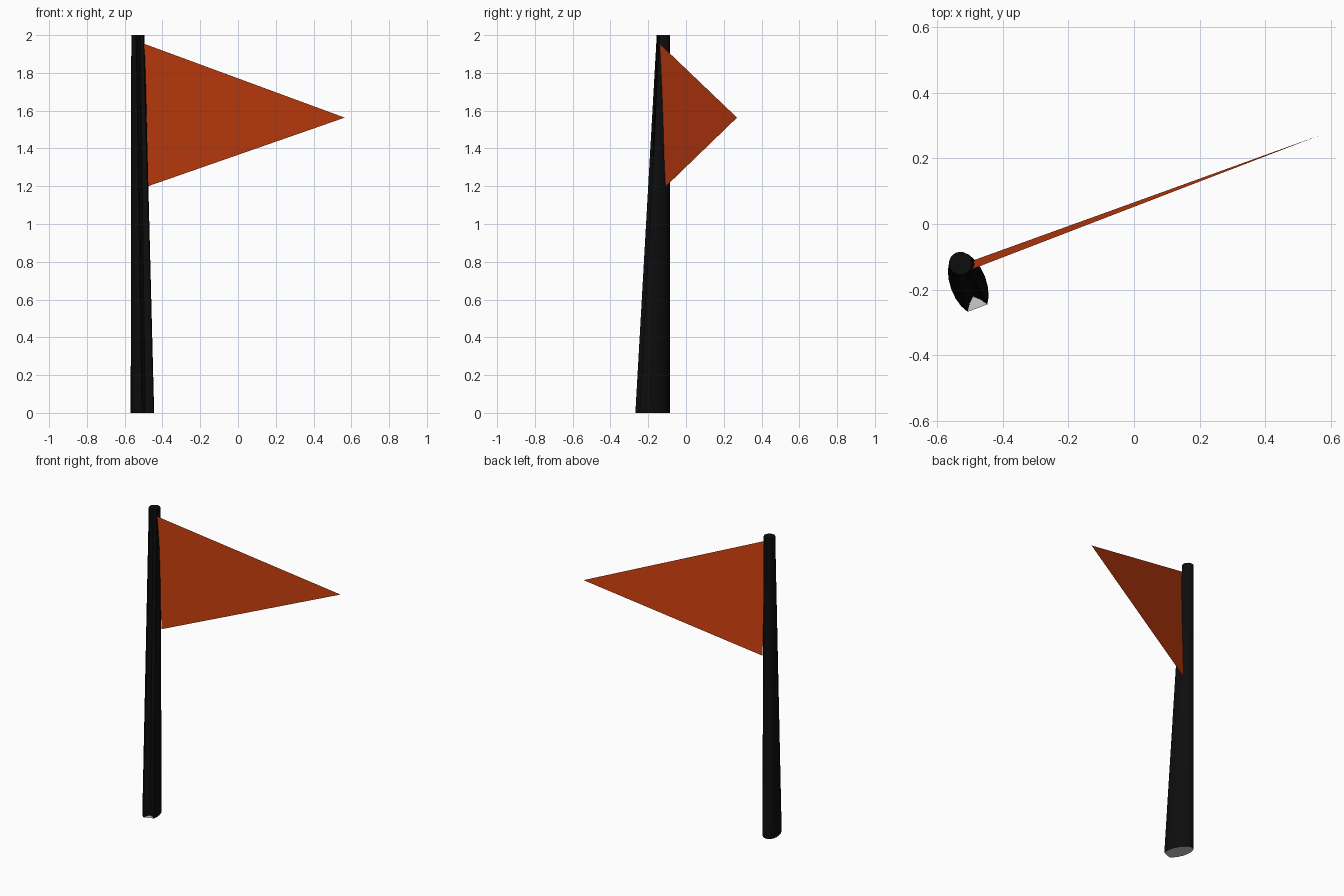
import bpy
from math import sin, cos, radians, pi

if "Cube" in bpy.data.objects:
    bpy.data.objects.remove(bpy.data.objects["Cube"])

ANG = radians(20.4)            # direction in which the flag flies
V = (cos(ANG), sin(ANG))       # along the flag
U = (sin(ANG), -cos(ANG))      # across the flag, toward the front
N = 20                         # pole sides


def material(name, color):
    m = bpy.data.materials.new(name)
    m.diffuse_color = (*color, 1)
    m.use_nodes = True
    m.node_tree.nodes["Principled BSDF"].inputs["Base Color"].default_value = m.diffuse_color
    return m


def mesh_object(name, verts, faces, mat=None):
    me = bpy.data.meshes.new(name)
    me.from_pydata(verts, [], faces)
    me.update()
    ob = bpy.data.objects.new(name, me)
    bpy.context.collection.objects.link(ob)
    if mat:
        me.materials.append(mat)
    return ob


def ring(cx, cy, z, long_r, short_r, notch=None):
    pts = []
    for i in range(N):
        t = 2 * pi * i / N
        u, v = long_r * cos(t), short_r * sin(t)
        if notch and i in notch:
            u = notch[i]
        pts.append((cx + u * U[0] + v * V[0], cy + u * U[1] + v * V[1], z))
    return pts


black = material("pole_black", (0.004, 0.004, 0.004))
orange = material("flag_orange", (0.6, 0.05, 0.005))

# Tapered pole: oval notched foot rising to a small round top
foot = ring(-0.506, -0.181, 0, 0.1, 0.055, {0: 0.043, 1: 0.058, N - 1: 0.058})
top = ring(-0.53, -0.12, 2, 0.035, 0.035)
sides = [(j, i, N + i, N + j) for i in range(N) for j in [(i + 1) % N]]
sides = [tuple(reversed(f)) for f in sides]
# U x V points up, so the ring runs counter-clockwise seen from above
pole = mesh_object("pole", foot + top, sides + [tuple(range(N, 2 * N))], black)

# Plain grey underside that spans straight across the notch
base = mesh_object("pole_base", foot[2:N - 1], [tuple(reversed(range(N - 3)))])

# Pennant: one thin tilted triangle
flag = mesh_object("flag",
                   [(-0.505, -0.142, 1.957), (-0.485, -0.109, 1.197), (0.565, 0.27, 1.563)],
                   [(0, 1, 2)], orange)

# Smooth pole sides with sharp rims
bpy.ops.object.select_all(action='DESELECT')
pole.select_set(True)
bpy.context.view_layer.objects.active = pole
bpy.ops.object.shade_smooth_by_angle(angle=radians(35))

# Make the pole normals point outward
import bmesh
bm = bmesh.new()
bm.from_mesh(pole.data)
bmesh.ops.recalc_face_normals(bm, faces=bm.faces)
bm.to_mesh(pole.data)
bm.free()
